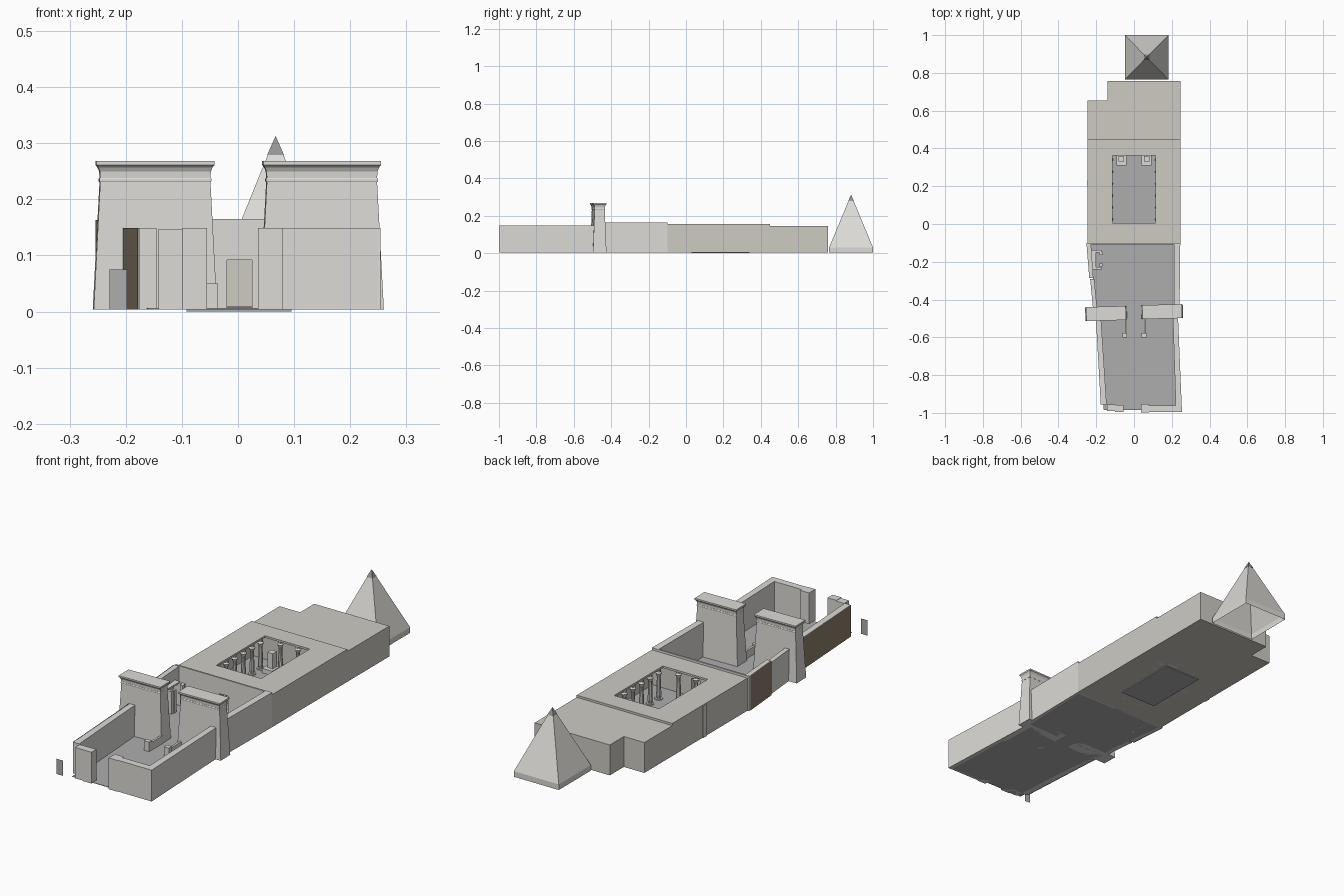
import bpy, bmesh, math
from mathutils import Matrix

if "Cube" in bpy.data.objects:
    bpy.data.objects.remove(bpy.data.objects["Cube"])

B = 0.004  # general ground level of the walls


def material(name, rgb):
    m = bpy.data.materials.new(name)
    m.diffuse_color = (*rgb, 1)
    m.use_nodes = True
    m.node_tree.nodes["Principled BSDF"].inputs["Base Color"].default_value = m.diffuse_color
    return m


STONE = material("pale_stone", (0.72, 0.71, 0.68))
ROOF = material("roof_stone", (0.62, 0.6, 0.55))
FLOOR = material("floor_grey", (0.42, 0.42, 0.43))
BROWN = material("mud_brick", (0.27, 0.21, 0.15))
DARK = material("dark_stone", (0.3, 0.3, 0.3))


def finish(name, bm, mat):
    bmesh.ops.recalc_face_normals(bm, faces=bm.faces)
    me = bpy.data.meshes.new(name)
    bm.to_mesh(me)
    bm.free()
    ob = bpy.data.objects.new(name, me)
    me.materials.append(mat)
    bpy.context.collection.objects.link(ob)
    return ob


def loft(name, rings, mat, bottom=True):
    """Join closed rings of 3D points into a capped solid."""
    bm = bmesh.new()
    loops = [[bm.verts.new(p) for p in r] for r in rings]
    n = len(rings[0])
    for a, b in zip(loops, loops[1:]):
        for i in range(n):
            bm.faces.new((a[i], a[(i + 1) % n], b[(i + 1) % n], b[i]))
    if bottom:
        bm.faces.new(loops[0][::-1])
    bm.faces.new(loops[-1])
    return finish(name, bm, mat)


def prism(name, pts, z0, z1, mat=STONE):
    return loft(name, [[(x, y, z) for x, y in pts] for z in (z0, z1)], mat)


def box(name, x0, x1, y0, y1, z0, z1, mat=STONE):
    return prism(name, [(x0, y0), (x1, y0), (x1, y1), (x0, y1)], z0, z1, mat)


def rect_loft(name, cx, cy, sections, mat=STONE, turn=0, bottom=True):
    """Stack of rectangles given as (z, half width, half depth)."""
    rings = [[(-w, -d, z), (w, -d, z), (w, d, z), (-w, d, z)] for z, w, d in sections]
    ob = loft(name, rings, mat, bottom)
    ob.data.transform(Matrix.Translation((cx, cy, 0)) @ Matrix.Rotation(math.radians(turn), 4, 'Z'))
    return ob


def panel(name, p, q, z0, z1, mat):
    bm = bmesh.new()
    bm.faces.new([bm.verts.new(v) for v in ((*p, z0), (*q, z0), (*q, z1), (*p, z1))])
    return finish(name, bm, mat)


def cut(ob, *bounds):
    cutter = box("cutter", *bounds)
    cutter.hide_render = True
    mod = ob.modifiers.new("cut", 'BOOLEAN')
    mod.operation, mod.object, mod.solver = 'DIFFERENCE', cutter, 'EXACT'
    bpy.context.view_layer.update()
    me = bpy.data.meshes.new_from_object(ob.evaluated_get(bpy.context.evaluated_depsgraph_get()))
    ob.modifiers.clear()
    ob.data = me
    bpy.data.objects.remove(cutter)


# Main hall: hollow block with open roof and a front door
hall = box("hall", -0.245, 0.245, -0.1, 0.45, B, 0.155, ROOF)
cut(hall, -0.225, 0.225, -0.075, 0.43, 0.007, 0.146)
cut(hall, -0.115, 0.115, 0.005, 0.362, 0.12, 0.2)
cut(hall, -0.02, 0.025, -0.15, -0.05, 0.007, 0.092)
box("hall_floor", -0.22, 0.22, -0.074, 0.428, 0.006, 0.009, FLOOR)
box("sunken_slab", -0.092, 0.095, 0.03, 0.34, 0, B, FLOOR)
for x0, x1, z0 in ((-0.245, -0.02, B), (0.025, 0.245, B), (-0.02, 0.025, 0.092)):
    box("front_parapet", x0, x1, -0.108, -0.1, z0, 0.165)
box("side_pilaster", -0.249, -0.244, 0.205, 0.23, B, 0.152)

# Rear sanctuary block with a notched corner
prism("sanctuary", [(-0.245, 0.45), (0.245, 0.45), (0.245, 0.758), (-0.14, 0.758),
                    (-0.14, 0.655), (-0.245, 0.655)], B, 0.145, ROOF)


# Columns round the open court
def column(x, y):
    prof = [(B, 0.017), (0.014, 0.017), (0.014, 0.009), (0.03, 0.011), (0.11, 0.008),
            (0.118, 0.009), (0.13, 0.014), (0.136, 0.01), (0.147, 0.01)]
    loft("column", [[(x + r * math.cos(k * math.pi / 5), y + r * math.sin(k * math.pi / 5), z)
                     for k in range(10)] for z, r in prof], STONE)


for sx in (-1, 1):
    for i in range(6):
        column(sx * 0.122, 0.025 + i * 0.063)
    for y in (-0.01, 0.375):
        column(sx * 0.045, y)
    # Statue pedestals with seated blocks at the far end
    x = sx * 0.067
    box("pedestal", x - 0.026, x + 0.026, 0.31, 0.362, B, 0.03)
    box("statue_block", x - 0.014, x + 0.014, 0.33, 0.36, 0.03, 0.1)

# Court floors
prism("inner_court_floor", [(-0.2, -0.47), (0.225, -0.46), (0.235, -0.1), (-0.235, -0.1)], B, 0.006, FLOOR)
prism("outer_court_floor", [(-0.16, -0.985), (0.235, -0.985), (0.215, -0.45), (-0.205, -0.46)], B, 0.006, FLOOR)

# Inner court walls
prism("inner_wall_left_rear", [(-0.252, -0.1), (-0.237, -0.285), (-0.215, -0.285), (-0.228, -0.1)], B, 0.163)
prism("inner_wall_left_front", [(-0.232, -0.292), (-0.217, -0.45), (-0.195, -0.45), (-0.21, -0.292)], B, 0.15)
panel("inner_brick_face", (-0.254, -0.11), (-0.239, -0.285), B, 0.163, BROWN)
prism("inner_wall_right", [(0.212, -0.1), (0.212, -0.45), (0.241, -0.45), (0.245, -0.1)], B, 0.165)

# Small chapel in the inner court
for y in (-0.24, -0.15):
    box("chapel_wall", -0.235, -0.172, y, y + 0.012, B, 0.11)
for y in (-0.225, -0.165):
    box("chapel_jamb", -0.182, -0.168, y, y + 0.016, B, 0.11)
box("chapel_roof", -0.235, -0.2, -0.24, -0.138, 0.104, 0.112)

# Outer court walls
prism("outer_wall_left", [(-0.203, -0.48), (-0.176, -0.955), (-0.145, -0.955), (-0.176, -0.48)], B, 0.149)
panel("outer_brick_face", (-0.206, -0.49), (-0.178, -0.955), B, 0.149, BROWN)
prism("outer_wall_right", [(0.205, -0.47), (0.222, -0.99), (0.254, -0.996), (0.232, -0.47)], B, 0.149)

# Front wall and gate towers
box("front_wall_left", -0.142, -0.098, -0.99, -0.955, B, 0.147)
box("gate_tower_left", -0.1, -0.055, -0.994, -0.958, B, 0.149)
box("gate_tower_right", 0.036, 0.08, -0.998, -0.952, B, 0.149)
box("front_wall_right", 0.08, 0.25, -0.995, -0.962, B, 0.149)
panel("loose_door_leaf", (-0.229, -1.0), (-0.198, -1.0), B, 0.075, FLOOR)

# Twin pylons with flared cornice, plus roll moulding
for side, cx, cy in (("left", -0.148, -0.474), ("right", 0.149, -0.464)):
    rect_loft("pylon_" + side, cx, cy,
              [(B, 0.11, 0.036), (0.235, 0.098, 0.027), (0.25, 0.099, 0.028), (0.257, 0.102, 0.032),
               (0.261, 0.105, 0.037), (0.268, 0.105, 0.037)], turn=1.5)
    rect_loft("pylon_moulding_" + side, cx, cy,
              [(0.231, 0.099, 0.028), (0.233, 0.1, 0.029), (0.236, 0.1, 0.029), (0.238, 0.099, 0.028)], turn=1.5)

# Low approach walls with end blocks before the pylons
for x0, x1, t0, t1 in ((-0.062, -0.036, -0.046, -0.036), (0.04, 0.066, 0.052, 0.062)):
    box("approach_block", x0, x1, -0.6, -0.578, B, 0.05)
    box("approach_wall", t0, t1, -0.578, -0.5, B, 0.042)

# Pyramid with dark capstone, open underneath
rect_loft("pyramid", 0.067, 0.8825, [(B, 0.115, 0.1175), (0.03, 0.115, 0.1175), (0.279, 0.014, 0.014)],
          STONE, bottom=False)
rect_loft("capstone", 0.067, 0.8825, [(0.279, 0.015, 0.015), (0.312, 0.0004, 0.0004)], DARK)
